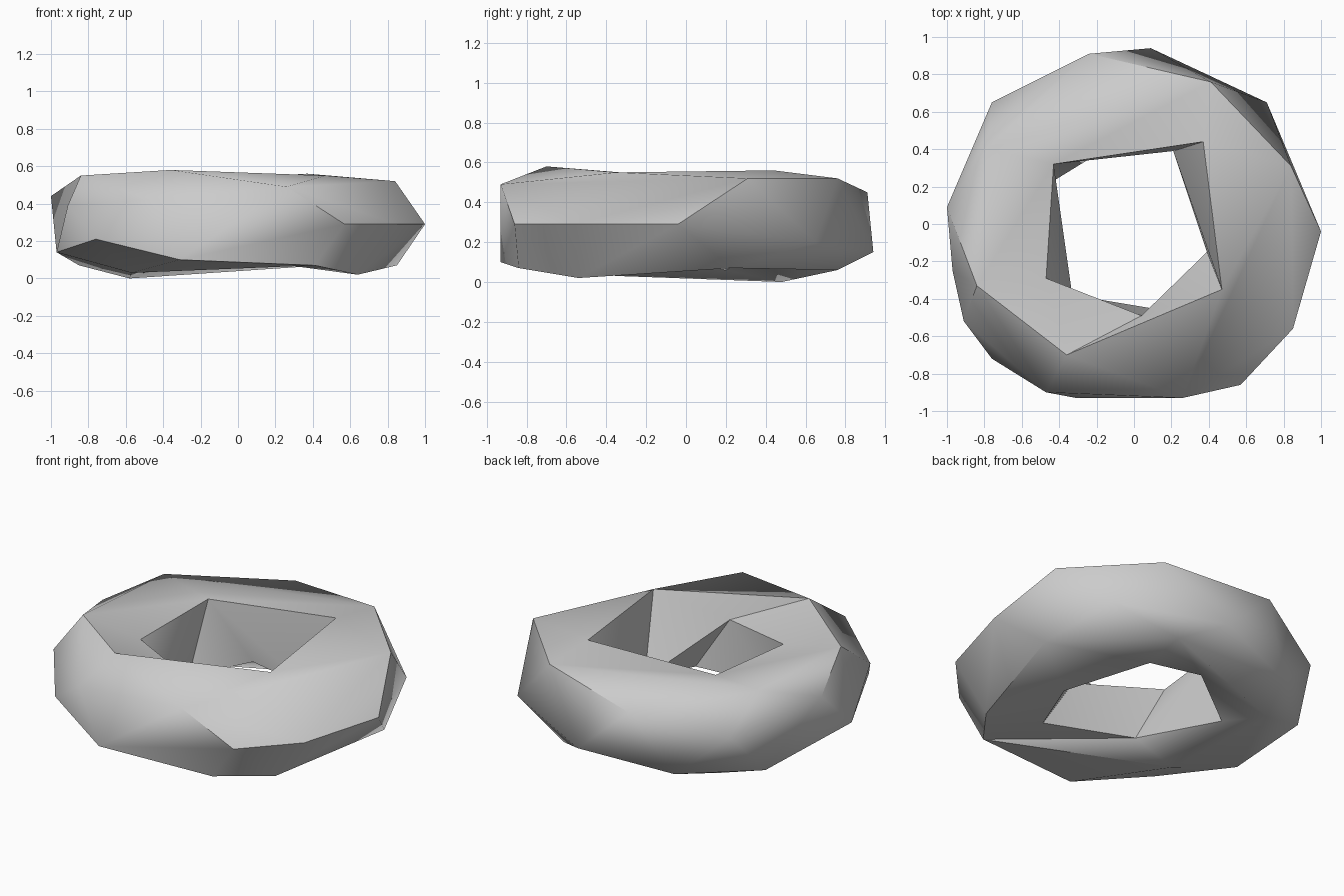
import bpy, bmesh, math

cube = bpy.data.objects.get("Cube")
if cube:
    bpy.data.objects.remove(cube)


def angle(point):
    return math.atan2(point[1], point[0])


def bridge(bm, lookup, first, second):
    """Zip two closed loops together with triangles, in order of angle."""
    first, second = sorted(first, key=angle), sorted(second, key=angle)
    n, m = len(first), len(second)

    def next_angle(loop, index):
        step = index + 1
        turns = step // len(loop)
        return angle(loop[step % len(loop)]) + turns * math.tau

    i = j = 0
    while i < n or j < m:
        a, b = first[i % n], second[j % m]
        advance_first = j >= m or (
            i < n and next_angle(first, i) <= next_angle(second, j))
        if advance_first:
            i += 1
            corner = first[i % n]
        else:
            j += 1
            corner = second[j % m]
        # Loops may share corners, so skip collapsed triangles
        if len({a, b, corner}) == 3:
            verts = [lookup(p) for p in (a, corner, b)]
            if not bm.faces.get(verts):
                bm.faces.new(verts)


# Corners that belong to several loops
peak = (-.36, -.7, .58)
hole_front = (.47, -.35, .55)
hole_left = (.37, .44, .56)
hole_back = (-.43, .32, .51)
hole_right = (-.47, -.29, .48)
notch = (.04, -.49, .42)
inner_foot = (-.33, -.38, .15)
inner_left = (.39, -.15, .09)
inner_back = (.21, .39, .1)
front_corner = (.85, -.56, .29)
back_crest = (-.79, .4, .54)
top_rim = [(.84, .31, .52), (.41, .76, .52), (-.84, -.33, .55)]
upper_side = [(.26, -.93, .49), (-.24, .91, .45), (-1, .09, .44),
              (-.91, -.52, .39), (-.47, -.9, .42)]

# Faceted ring described by loops around the tube
underside = [(.64, -.54, .02), (.85, .23, .07), (.31, .76, .06),
             (-.58, .48, 0), (-.57, -.34, .03), (.41, -.84, .07)]
outer_belt = [(1, -.04, .29), (.71, .65, .2), (.09, .94, .15),
              (-.46, .77, .07), (-.85, .43, .07), (-.97, -.25, .14),
              (-.76, -.72, .21), (-.31, -.93, .1), (.57, -.86, .29),
              front_corner]
flank = top_rim + upper_side + [(-.76, .65, .33), front_corner]
shoulder = top_rim + upper_side + [back_crest]
crown = top_rim + [back_crest, peak, hole_front]
hole_top = [hole_front, hole_left, hole_back, hole_right, notch]
hole_wall = [hole_front, inner_back, hole_back, inner_foot, notch]
hole_ledge = [inner_left, inner_back, hole_back, inner_foot, notch]
hole_bottom = [inner_foot, (.27, -.48, .07), inner_left, inner_back,
               (-.17, .39, .16), (-.48, .2, .06)]

bm = bmesh.new()
made = {}


def vertex(point):
    if point not in made:
        made[point] = bm.verts.new(point)
    return made[point]


loops = [underside, outer_belt, flank, shoulder, crown,
         hole_top, hole_wall, hole_ledge, hole_bottom]
for lower, upper in zip(loops, loops[1:] + loops[:1]):
    bridge(bm, vertex, lower, upper)
bmesh.ops.recalc_face_normals(bm, faces=bm.faces[:])

mesh = bpy.data.meshes.new("faceted_ring")
bm.to_mesh(mesh)
bm.free()
ring = bpy.data.objects.new("faceted_ring", mesh)
bpy.context.collection.objects.link(ring)

# Plain grey finish
grey = bpy.data.materials.new("light_grey")
grey.use_nodes = True
colour = (.6, .6, .6, 1)
grey.diffuse_color = colour
grey.node_tree.nodes["Principled BSDF"].inputs["Base Color"].default_value = colour
mesh.materials.append(grey)

# Soft shading with crisp creases
bpy.ops.object.select_all(action="DESELECT")
ring.select_set(True)
bpy.context.view_layer.objects.active = ring
bpy.ops.object.shade_smooth_by_angle(angle=math.radians(50))
